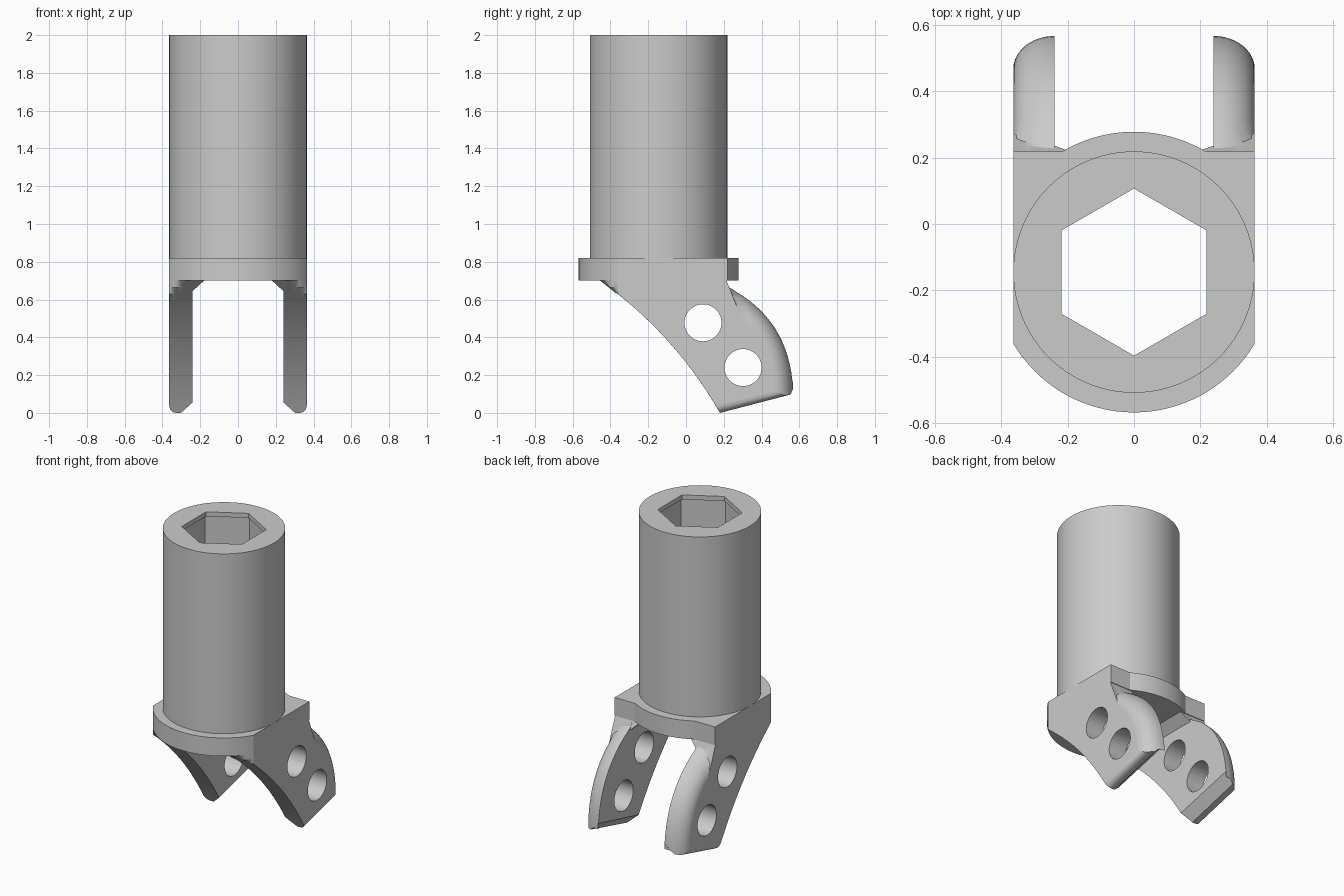
import bpy, bmesh
from math import sin, cos, pi, sqrt
from mathutils import Vector

if "Cube" in bpy.data.objects:
    bpy.data.objects.remove(bpy.data.objects["Cube"])

AXIS_Y = -0.145      # tube axis
HALF = 0.364         # half width and tube radius
FLANGE_R = 0.423
INNER = 0.24         # inner face of each prong

grey = bpy.data.materials.new("plain grey")
grey.use_nodes = True
grey.diffuse_color = (0.6, 0.6, 0.6, 1)
grey.node_tree.nodes["Principled BSDF"].inputs["Base Color"].default_value = (0.6, 0.6, 0.6, 1)


def loft(name, sections, holes=()):
    """Solid through equal point loops; holes are loops of points piercing both end caps."""
    bm = bmesh.new()

    def skin(loops):
        rings = [[bm.verts.new(p) for p in s] for s in loops]
        for a, b in zip(rings, rings[1:]):
            for i in range(len(a)):
                bm.faces.new((a[i - 1], a[i], b[i], b[i - 1]))
        return rings[0], rings[-1]

    walls = [skin(sections)] + [skin(h) for h in holes]
    for end in (0, 1):
        if holes:
            edges = [bm.edges.get((w[end][i - 1], w[end][i])) for w in walls for i in range(len(w[end]))]
            bmesh.ops.triangle_fill(bm, use_beauty=True, edges=edges)
        else:
            bm.faces.new(walls[0][end])
    bmesh.ops.recalc_face_normals(bm, faces=bm.faces)
    me = bpy.data.meshes.new(name)
    bm.to_mesh(me)
    bm.free()
    me.materials.append(grey)
    ob = bpy.data.objects.new(name, me)
    bpy.context.collection.objects.link(ob)
    return ob


def prism(name, outline, z0, z1):
    return loft(name, [[(x, y, z) for x, y in outline] for z in (z0, z1)])


def circle(r, n, cx=0.0, cy=AXIS_Y, turn=0.0):
    return [(cx + r * cos(turn + 2 * pi * i / n), cy + r * sin(turn + 2 * pi * i / n))
            for i in range(n)]


def cut_bore(target, radius, z0, z1):
    cutter = prism("bore_cutter", circle(radius, 6, turn=pi / 6), z0, z1)
    mod = target.modifiers.new("bore", "BOOLEAN")
    mod.operation, mod.solver, mod.object = "DIFFERENCE", "EXACT", cutter
    bpy.context.view_layer.objects.active = target
    bpy.ops.object.modifier_apply(modifier=mod.name)
    bpy.data.objects.remove(cutter)


def bezier(a, c, b, t):
    a, c, b = Vector(a), Vector(c), Vector(b)
    point = a * (1 - t) ** 2 + c * 2 * t * (1 - t) + b * t * t
    return point, ((c - a) * (1 - t) + (b - c) * t).normalized()


def prong_section(x, inset, lift, steps=16):
    """Side profile of a prong at x, with its back edge and foot pulled in."""
    front_limit = AXIS_Y - sqrt(FLANGE_R ** 2 - x * x)
    pts = []
    for i in range(steps + 1):                       # front edge, downwards
        p, _ = bezier((-0.455, 0.70), (-0.062, 0.42), (0.18, 0), i / steps * (1 - 1.15 * lift))
        pts.append((max(p.x, front_limit), p.y))
    back = []
    for i in range(steps + 1):                       # rounded back edge
        p, d = bezier((0.222, 0.665), (0.55, 0.50), (0.567, 0.12), i / steps)
        y, z = p.x + d.y * inset, p.y - d.x * inset
        back.append((max(y, 0.215 + (0.70 - z) * 0.4), z))
    y_end = back[-1][0]
    pts.append((y_end, (y_end - 0.18) * 0.26 + lift))
    pts += back[::-1] + [(0.215, 0.70)]
    return [(x, y, z) for y, z in pts]


# Flange: a disc with flat sides and square rear shoulders
arc = [p for p in circle(FLANGE_R, 144) if abs(p[0]) < HALF - 0.002]
rear = sorted((p for p in arc if p[1] > 0.221), reverse=True)
front = sorted(p for p in arc if p[1] < AXIS_Y)
y_flat = AXIS_Y - sqrt(FLANGE_R ** 2 - HALF ** 2)
x_sh = sqrt(FLANGE_R ** 2 - (0.219 - AXIS_Y) ** 2)
flange = prism("flange", [(HALF, 0.219), (x_sh, 0.219)] + rear + [(-x_sh, 0.219), (-HALF, 0.219),
               (-HALF, y_flat)] + front + [(HALF, y_flat)], 0.70, 0.82)
cut_bore(flange, 0.264, 0.5, 1.0)

# Tube, with a hexagonal bore under a thin lip
tube = prism("tube", circle(HALF, 96), 0.82, 2.0)
cut_bore(tube, 0.264, 0.5, 1.97)
cut_bore(tube, 0.252, 1.9, 2.1)
parts = [flange, tube]

# Two prongs with rounded backs and cross holes, each with a gusset under the flange
for side, label in ((1, "left"), (-1, "right")):
    sections = []
    for i in range(13):
        a = pi / 2 * i / 12
        t = sin(a)
        lift = max(0, 0.058 * (1 - 2 * t))           # inner foot bevel
        if t > 0.7:                                  # rounded outer foot
            lift = 0.04 * (1 - sqrt(max(0, 1 - ((t - 0.7) / 0.3) ** 2)))
        s = prong_section(INNER + (HALF - INNER) * t, 0.1 * (1 - cos(a)), lift)
        sections.append([(side * x, y, z) for x, y, z in s])
    holes = [[[(side * x, a, b) for a, b in circle(0.098, 48, y, z)] for x in (INNER, HALF)]
             for y, z in ((0.09, 0.477), (0.302, 0.24))]
    parts.append(loft(label + "_prong", sections, holes))
    gusset = loft(label + "_gusset", [[(side * 0.18, y0, 0.70), (side * 0.25, y0, 0.70),
                                       (side * 0.25, y1, 0.636)]
                                      for y0, y1 in ((-0.453, -0.375), (0.214, 0.24))])
    cut_bore(gusset, 0.264, 0.5, 1.0)
    parts.append(gusset)

# Smooth curved walls, flat side faces
for part in parts:
    bpy.ops.object.select_all(action="DESELECT")
    part.select_set(True)
    bpy.context.view_layer.objects.active = part
    bpy.ops.object.shade_smooth_by_angle(angle=0.45)
    for face in part.data.polygons:
        face.use_smooth = face.use_smooth and abs(face.normal.x) < 0.9999
